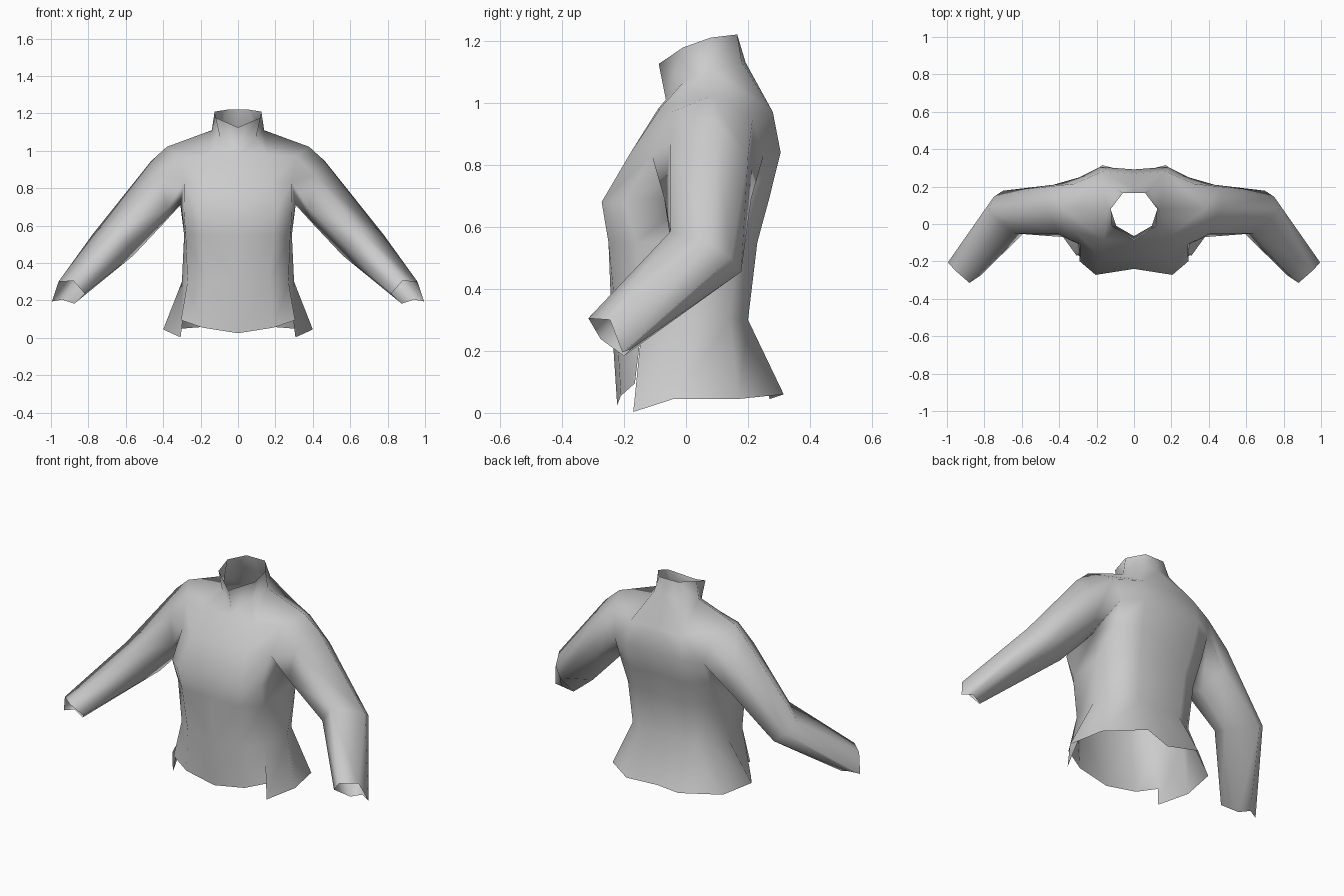
import bpy, bmesh

if "Cube" in bpy.data.objects:
    bpy.data.objects.remove(bpy.data.objects["Cube"])

bm = bmesh.new()


def row(*pts):
    return [bm.verts.new(p) for p in pts]


def face(*vs):
    bm.faces.new(vs)


def strip(a, b, closed=False):
    n = len(a)
    for i in range(n if closed else n - 1):
        j = (i + 1) % n
        face(a[i], a[j], b[j], b[i])


# Half of the torso: rows run from front centre round the side to back centre
hem = row((0, -.222, .025), (.19, -.21, .055), (.305, -.165, .095), (.40, -.04, .045),
          (.36, .17, .045), (.17, .315, .06), (0, .27, .045))
flap = bm.verts.new((.307, -.17, .003))   # lower corner of the side panel at the slit
waist = row((0, -.24, .3), (.17, -.225, .3), (.27, -.14, .3), (.30, .03, .3),
            (.25, .14, .3), (.14, .20, .3), (0, .185, .3))
rib = row((0, -.24, .55), (.19, -.25, .55), (.28, -.16, .55), (.288, .03, .55),
          (.26, .17, .55), (.15, .23, .55), (0, .215, .55))
bust = row((0, -.24, .68), (.205, -.272, .68), (.29, -.2, .68), (.308, .05, .71),
           (.29, .2, .70), (.17, .268, .69), (0, .25, .69))
strip(waist, rib)
strip(rib, bust)
strip(hem[:3], waist[:3])
face(flap, hem[3], waist[3], waist[2])
strip(hem[3:], waist[3:])

# Chest and back above the bust, leaving the armhole open
chest_f = row((0, -.178, .84), (.18, -.178, .84), (.288, -.11, .83))
chest_b = row((.29, .25, .83), (.18, .305, .84), (0, .292, .84))
upper_f = row((0, -.09, .98), (.16, -.085, .98), (.31, -.045, .97))
upper_b = row((.32, .215, .95), (.17, .28, .97), (0, .268, .97))
strip(bust[:3], chest_f)
strip(bust[4:], chest_b)
strip(chest_f, upper_f)
strip(chest_b, upper_b)
face(bust[2], bust[3], chest_f[2])
face(bust[3], bust[4], chest_b[0])

# Shoulder yoke and collar
tip = bm.verts.new((.38, .08, 1.022))
neck = row((0, -.065, 1.01), (.095, -.01, 1.065), (.14, .08, 1.11), (.085, .18, 1.13), (0, .192, 1.13))
collar = row((0, -.088, 1.125), (.12, -.01, 1.178), (.125, .08, 1.21), (.06, .165, 1.22), (0, .165, 1.22))
face(upper_f[0], upper_f[1], neck[1], neck[0])
face(upper_f[1], neck[2], neck[1])
face(upper_f[1], upper_f[2], tip, neck[2])
face(tip, upper_b[0], upper_b[1], neck[2])
face(upper_b[1], neck[3], neck[2])
face(upper_b[1], upper_b[2], neck[4], neck[3])
strip(neck, collar)

# Sleeve: armhole, upper arm, elbow and cuff rings
armhole = [upper_f[2], tip, upper_b[0], chest_b[0], bust[3], chest_f[2]]
arm = row((.41, -.05, .87), (.465, .09, .945), (.46, .2, .83),
          (.43, .21, .69), (.40, .07, .61), (.38, -.07, .69))
elbow = row((.64, -.05, .585), (.78, .07, .55), (.75, .145, .50),
            (.70, .178, .455), (.56, .07, .44), (.58, -.04, .49))
cuff = row((.88, -.315, .305), (.96, -.245, .30), (.995, -.205, .195),
           (.94, -.18, .205), (.875, -.20, .183), (.82, -.275, .238))
for a, b in ((armhole, arm), (arm, elbow), (elbow, cuff)):
    strip(a, b, closed=True)

bmesh.ops.recalc_face_normals(bm, faces=bm.faces)
# Make sure the shell faces outward
side = min(bm.faces, key=lambda f: (f.calc_center_median() - waist[1].co).length)
if side.normal.y > 0:
    bmesh.ops.reverse_faces(bm, faces=bm.faces)
for f in bm.faces:
    f.smooth = True

mesh = bpy.data.meshes.new("fitted_top")
bm.to_mesh(mesh)
bm.free()
top = bpy.data.objects.new("fitted_top", mesh)
bpy.context.collection.objects.link(top)

grey = bpy.data.materials.new("light_grey")
grey.diffuse_color = (.6, .6, .6, 1)
grey.use_nodes = True
grey.node_tree.nodes["Principled BSDF"].inputs["Base Color"].default_value = grey.diffuse_color
mesh.materials.append(grey)

# Other half
mirror = top.modifiers.new("mirror", 'MIRROR')
mirror.use_clip = True
mirror.merge_threshold = .001
